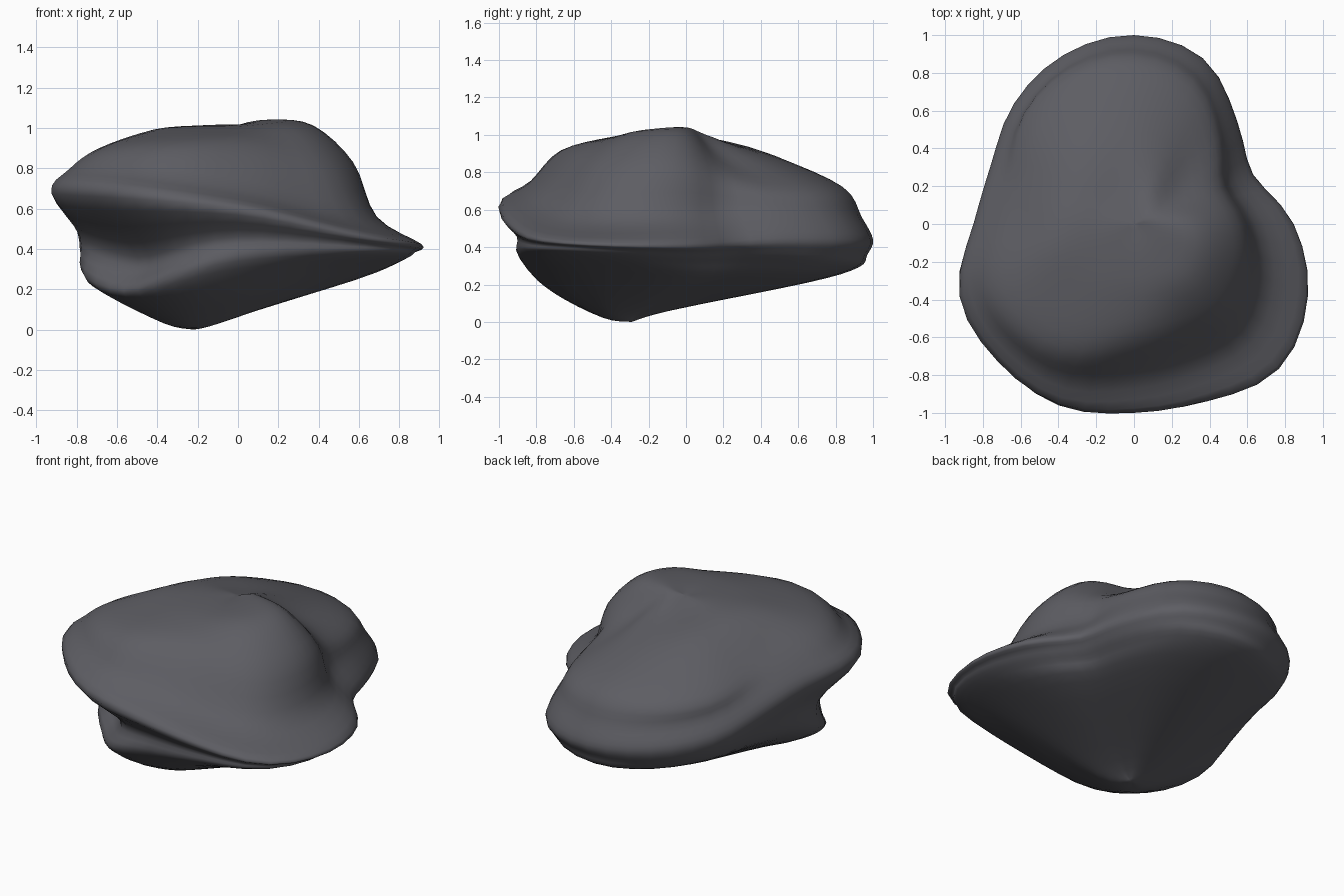
import bpy, bmesh, math
from mathutils import Vector

if "Cube" in bpy.data.objects:
    bpy.data.objects.remove(bpy.data.objects["Cube"])

AROUND, UP = 48, 4    # sides around, steps between rings


def spline(a, b, c, d, t):
    """Catmull-Rom value between b and c."""
    return b + t * ((c - a) + t * ((2 * a - 5 * b + 4 * c - d)
                                   + t * (3 * b - a - 3 * c + d))) / 2


def wave(values, turn):
    """Smooth periodic curve through evenly spaced values, turn in 0..1."""
    n = len(values)
    i, t = divmod(turn * n, 1)
    i = int(i)
    return spline(*(values[(i + k) % n] for k in (-1, 0, 1, 2)), t)


# Top-view outline: radius every 22.5 degrees from +x
OUTLINE = [.84, .68, .77, .95, 1, .97, .9, .82, .85, 1, 1.02, 1.04, 1, 1.01, 1.07, .985]


def ring(shares, heights, cx=0, cy=0):
    """Loop whose radius is a share of the outline, with varying height."""
    loop = []
    for j in range(AROUND):
        turn = j / AROUND
        r = wave(OUTLINE, turn) * wave(shares, turn)
        a = turn * math.tau
        loop.append(Vector((cx + r * math.cos(a), cy + r * math.sin(a), wave(heights, turn))))
    return loop


loops = [
    # lowest point and rounded foot
    ring([0], [0], -.22, -.29),
    ring([.18], [.06, .06, .035, .025], -.2, -.27),
    # underside
    ring([.65, .65, .69, .71], [.24, .24, .21, .23, .22, .13, .18, .27]),
    # lower lip
    ring([.85, .86, .92, .85, .87, .785, .89, .95], [.32, .32, .29, .31, .34, .2, .34, .37]),
    # groove under the rim
    ring([.94, .96, .97, .95, .93, .69, .89, .985], [.37, .38, .36, .38, .5, .36, .46, .41]),
    # widest rim
    ring([1], [.42, .45, .44, .5, .66, .66, .6, .45]),
    # ledge above the rim
    ring([.765, .88, .94, .93, .905, .9, .82, .77], [.57, .6, .56, .62, .77, .79, .7, .56]),
    # plateau edge
    ring([.655, .78, .84, .865, .73, .765, .62, .6], [.82, .71, .72, .74, .87, .91, .91, .83]),
    # sloping top and crown
    ring([.42, .5, .47, .39], [1, .85, .87, .93, .985, .99, .99, 1]),
    ring([.18], [1.04, .97, 1.01, 1.015]),
    ring([0], [1.015]),
]

# Interpolate the rings into one smooth skin
last = len(loops) - 1
rows = []
for i in range(last):
    four = [loops[min(max(i + k, 0), last)] for k in (-1, 0, 1, 2)]
    rows += [[spline(*p, s / UP) for p in zip(*four)] for s in range(UP)]
rows.append(loops[last])

bm = bmesh.new()
grid = [[bm.verts.new(p) for p in row] for row in rows]
for low, high in zip(grid, grid[1:]):
    for j in range(AROUND):
        k = (j + 1) % AROUND
        bm.faces.new((low[j], low[k], high[k], high[j]))
bmesh.ops.remove_doubles(bm, verts=bm.verts, dist=.0005)
bmesh.ops.recalc_face_normals(bm, faces=bm.faces)

# Stand on the floor, shade smooth
floor = min(v.co.z for v in bm.verts)
for v in bm.verts:
    v.co.z -= floor
for f in bm.faces:
    f.smooth = True

mesh = bpy.data.meshes.new("rock")
bm.to_mesh(mesh)
bm.free()
rock = bpy.data.objects.new("rock", mesh)
bpy.context.collection.objects.link(rock)

# Dark stone
stone = bpy.data.materials.new("dark_stone")
stone.diffuse_color = (.11, .11, .125, 1)
stone.use_nodes = True
stone.node_tree.nodes["Principled BSDF"].inputs["Base Color"].default_value = stone.diffuse_color
mesh.materials.append(stone)
